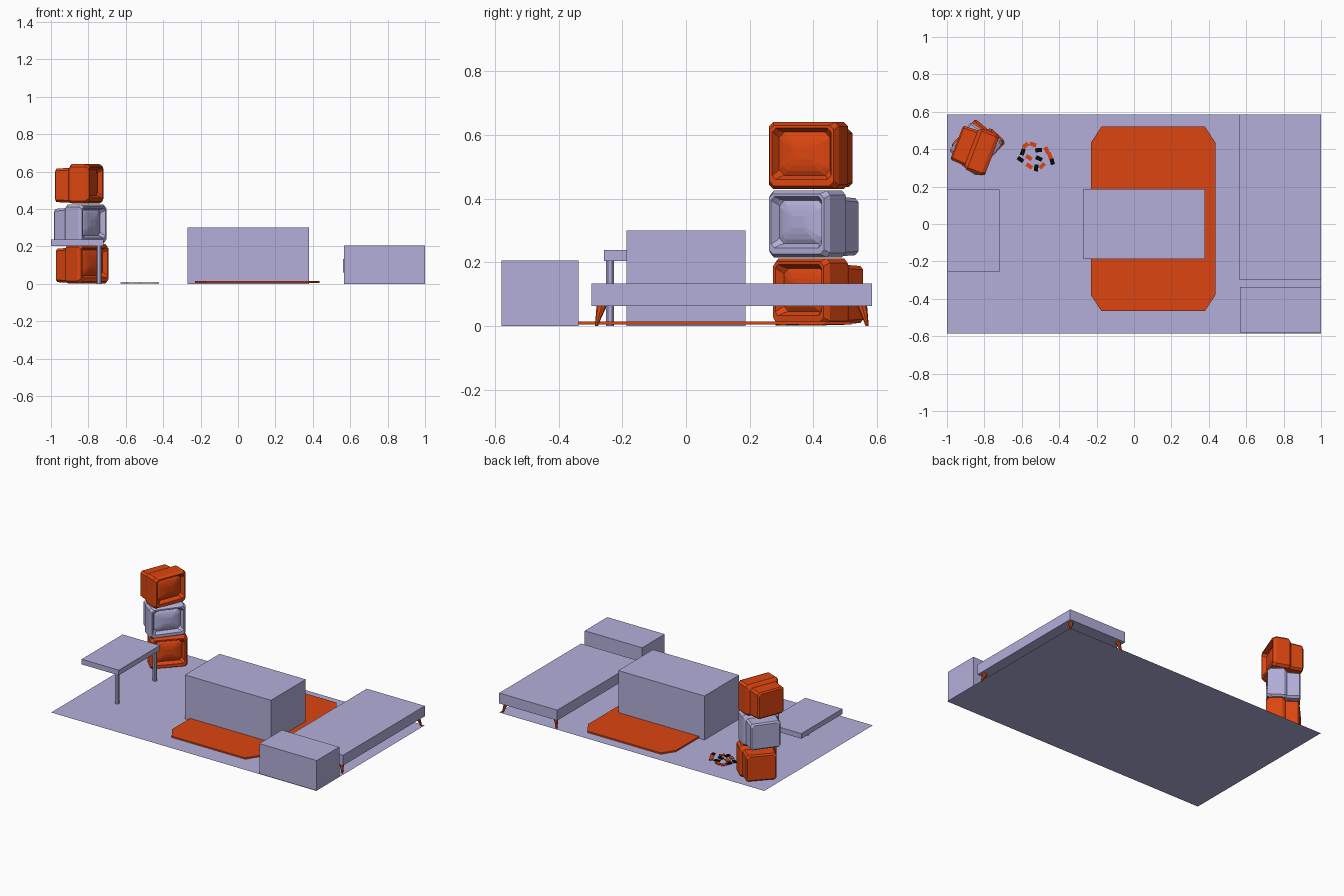
import bpy, bmesh, math
from mathutils import Matrix, Vector

if "Cube" in bpy.data.objects:
    bpy.data.objects.remove(bpy.data.objects["Cube"])


def material(name, rgb):
    m = bpy.data.materials.new(name)
    m.diffuse_color = (*rgb, 1)
    m.use_nodes = True
    m.node_tree.nodes["Principled BSDF"].inputs["Base Color"].default_value = m.diffuse_color
    return m


LAVENDER = material("lavender", (0.45, 0.43, 0.70))
ORANGE = material("orange", (0.72, 0.06, 0.005))
BLACK = material("black", (0.002, 0.002, 0.002))


def finish(name, bm, mat):
    bmesh.ops.recalc_face_normals(bm, faces=bm.faces)
    me = bpy.data.meshes.new(name)
    bm.to_mesh(me)
    bm.free()
    me.materials.append(mat)
    ob = bpy.data.objects.new(name, me)
    bpy.context.collection.objects.link(ob)
    return ob


def box(name, lo, hi, mat, angle=0):
    lo, hi = Vector(lo), Vector(hi)
    size = hi - lo
    bm = bmesh.new()
    bmesh.ops.create_cube(bm, size=1, matrix=Matrix.Diagonal((*size, 1)))
    ob = finish(name, bm, mat)
    ob.location = (lo + hi) / 2
    ob.rotation_euler.z = angle
    return ob


def loft(bm, rings, cap_start=True, cap_end=True):
    loops = [[bm.verts.new(p) for p in r] for r in rings]
    n = len(loops[0])
    for a, b in zip(loops, loops[1:]):
        for i in range(n):
            j = (i + 1) % n
            bm.faces.new((a[i], a[j], b[j], b[i]))
    if cap_start:
        bm.faces.new(loops[0])
    if cap_end:
        bm.faces.new(loops[-1])


def chamfered(a0, a1, b0, b1, ca, cb):
    # rectangle with cut corners, as 2D points
    return [(a0 + ca, b0), (a1 - ca, b0), (a1, b0 + cb), (a1, b1 - cb),
            (a1 - ca, b1), (a0 + ca, b1), (a0, b1 - cb), (a0, b0 + cb)]


# floor sheet
bm = bmesh.new()
bm.faces.new([bm.verts.new(p) for p in
              ((-1, -.585, 0), (1, -.585, 0), (1, .585, 0), (-1, .585, 0))])
for f in bm.faces:
    f.normal_update()
finish("floor", bm, LAVENDER)

# rug with cut corners
bm = bmesh.new()
outline = chamfered(-.23, .435, -.465, .52, .055, .085)
loft(bm, [[(x, y, z) for x, y in outline] for z in (.004, .014)])
finish("rug", bm, ORANGE)

# plain furniture blocks
box("centre_block", (-.27, -.187, 0), (.38, .187, .30), LAVENDER)
box("cabinet", (.567, -.58, 0), (1, -.337, .205), LAVENDER)
box("bed_platform", (.562, -.297, .062), (1, .585, .133), LAVENDER)
box("desk_top", (-1, -.257, .203), (-.72, .185, .238), LAVENDER)

# desk legs
for label, y in (("front", -.239), ("back", .167)):
    bm = bmesh.new()
    leg = chamfered(-.757, -.731, y - .013, y + .013, .007, .007)
    loft(bm, [[(x, v, z) for x, v in leg] for z in (0, .203)])
    finish("desk_leg_" + label, bm, LAVENDER)

# splayed tapering bed feet
for cx, sx in ((.562, 1), (1, -1)):
    for cy, sy in ((-.297, 1), (.585, -1)):
        bm = bmesh.new()
        rings = []
        for z, inset, r in ((0, .016, .005), (.025, .022, .009), (.062, .032, .016)):
            x, y = cx + sx * inset, cy + sy * inset
            rings.append([(x + r * math.cos(a * math.pi / 4),
                           y + r * math.sin(a * math.pi / 4), z) for a in range(8)])
        loft(bm, rings)
        finish("bed_foot", bm, ORANGE)


def television(name, x, y, z, degrees, mat):
    # rings along the depth: position, half width, bottom, top, corner cut
    shell = [(-.103, .088, .016, .176, .012), (-.095, .097, .007, .186, .012),
             (-.02, .101, .004, .19, .012), (-.01, .112, .003, .202, .014),
             (.0, .118, 0, .21, .014), (.08, .118, 0, .21, .014),
             (.1, .108, .01, .2, .014), (.1, .099, .03, .191, .012),
             (.082, .09, .04, .182, .014)]
    # bulging screen
    for s, d in ((1, .074), (.8, .082), (.55, .087), (.28, .09)):
        shell.append((d, .086 * s, .111 - .068 * s, .111 + .068 * s, .018 * s))
    bm = bmesh.new()
    loft(bm, [[(d, u, v) for u, v in chamfered(-w, w, b, t, c, c)]
              for d, w, b, t, c in shell])
    ob = finish(name, bm, mat)
    ob.location = (x, y, z)
    ob.rotation_euler.z = -math.radians(degrees)


# stack of televisions
television("television_bottom", -.838, .421, .002, 43, ORANGE)
television("television_middle", -.848, .407, .215, 37, LAVENDER)
television("television_top", -.852, .399, .43, 21, ORANGE)

# scattered tapes: x, y, turn in degrees, dark or not
tapes = [(-.58, .42, 40, 0), (-.54, .425, -20, 0), (-.595, .385, 70, 1),
         (-.51, .395, 5, 1), (-.467, .395, -65, 0), (-.607, .345, -35, 1),
         (-.562, .355, -30, 0), (-.508, .35, -25, 1), (-.56, .31, -35, 0),
         (-.523, .30, 85, 1), (-.45, .365, -70, 0), (-.438, .335, -75, 1),
         (-.49, .312, 45, 0)]
for x, y, turn, dark in tapes:
    box("tape", (x - .018, y - .011, .001), (x + .018, y + .011, .007),
        BLACK if dark else ORANGE, math.radians(turn))
